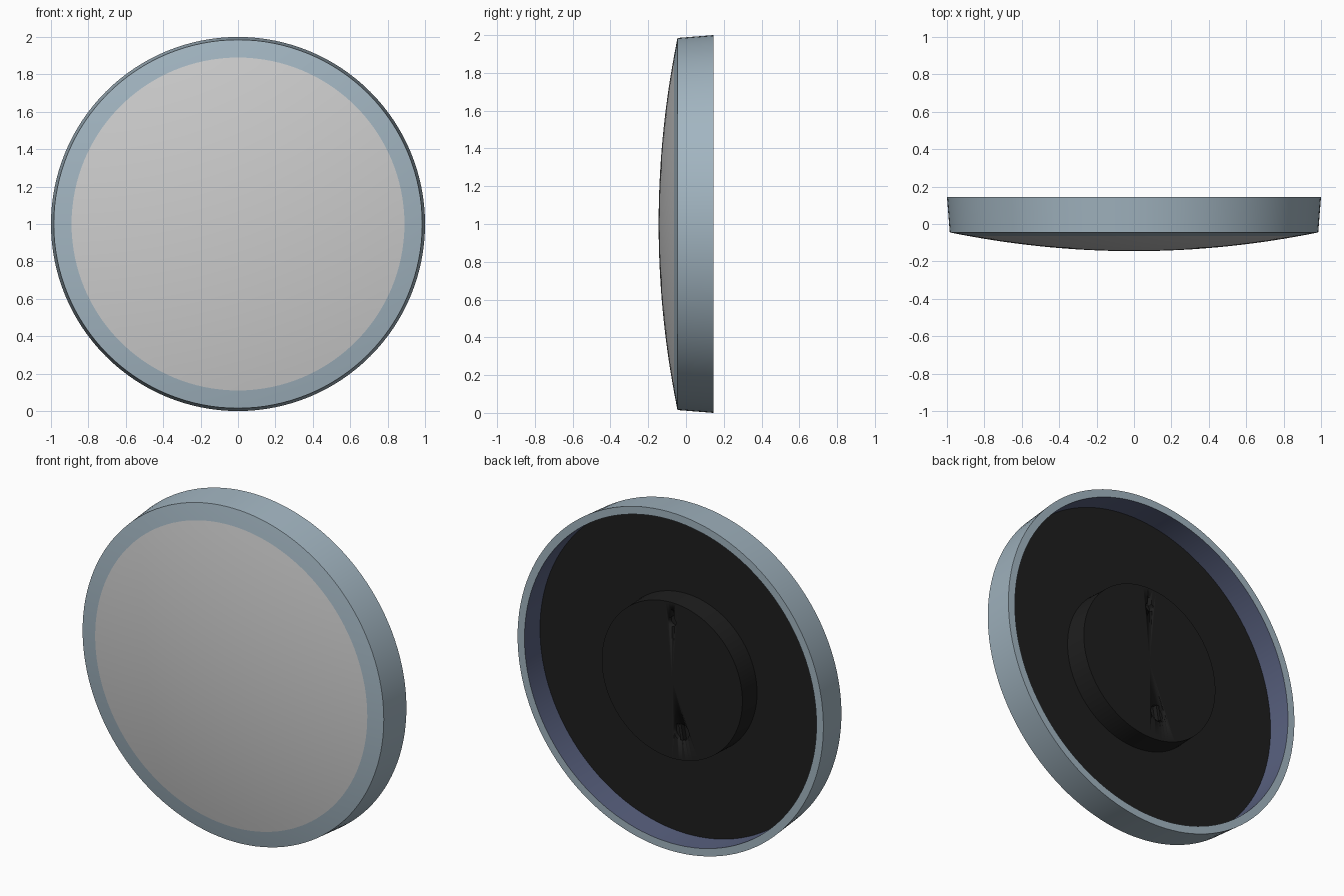
import bpy, bmesh, math
from mathutils import Matrix

if "Cube" in bpy.data.objects:
    bpy.data.objects.remove(bpy.data.objects["Cube"])

SEG = 128


def material(name, rgb):
    m = bpy.data.materials.new(name)
    m.diffuse_color = (*rgb, 1)
    m.use_nodes = True
    m.node_tree.nodes["Principled BSDF"].inputs["Base Color"].default_value = m.diffuse_color
    return m


BLUE = material("blue grey casing", (0.36, 0.46, 0.53))
INNER = material("slate inner wall", (0.10, 0.12, 0.215))
GREY = material("light grey dial", (0.61, 0.61, 0.61))
BLACK = material("black back", (0.013, 0.013, 0.013))


def finish(bm, name, mats):
    bmesh.ops.recalc_face_normals(bm, faces=bm.faces[:])
    me = bpy.data.meshes.new(name)
    bm.to_mesh(me)
    bm.free()
    for m in mats:
        me.materials.append(m)
    for p in me.polygons:
        p.use_smooth = True
    me.set_sharp_from_angle(angle=math.radians(30))
    ob = bpy.data.objects.new(name, me)
    bpy.context.collection.objects.link(ob)
    return ob


def lathe(name, profile, mats, closed=False, rule=None, cx=0, cz=1, seg=SEG):
    """Turn (radius, y) points about a front-to-back axis."""
    bm = bmesh.new()
    rows = []
    for r, y in profile:
        n = seg if r > 1e-6 else 1
        rows.append([bm.verts.new((cx + r * math.cos(2 * math.pi * i / seg), y,
                                   cz + r * math.sin(2 * math.pi * i / seg)))
                     for i in range(n)])
    pairs = list(zip(rows, rows[1:]))
    if closed:
        pairs.append((rows[-1], rows[0]))
    for k, (a, b) in enumerate(pairs):
        for i in range(seg):
            j = (i + 1) % seg
            vs = [a[i % len(a)], a[j % len(a)], b[j % len(b)], b[i % len(b)]]
            f = bm.faces.new(list(dict.fromkeys(vs)))
            if rule:
                f.material_index = rule(k)
    return finish(bm, name, mats)


def box(name, size, loc, mat, turn=0):
    bm = bmesh.new()
    bmesh.ops.create_cube(bm, size=1, matrix=Matrix.Translation(loc)
                          @ Matrix.Rotation(turn, 4, 'Y') @ Matrix.Diagonal((*size, 1)))
    return finish(bm, name, [mat])


def cut(target, cutter):
    cutter.hide_render = True
    mod = target.modifiers.new("cut", 'BOOLEAN')
    mod.operation, mod.solver, mod.object = 'DIFFERENCE', 'EXACT', cutter
    bpy.context.view_layer.objects.active = target
    bpy.ops.object.modifier_apply(modifier=mod.name)
    bpy.data.objects.remove(cutter)


def dome(r):
    return -0.145 + 0.1 * (r / 0.985) ** 2


# casing ring: curved front border, tapered side, back lip, inner wall
border = [(0.89 + 0.095 * i / 6, dome(0.89 + 0.095 * i / 6)) for i in range(7)]
casing = border + [(1.0, 0.145), (0.955, 0.145), (0.955, -0.03), (0.89, -0.04)]
wall = len(border) + 1
lathe("casing_ring", casing, [BLUE, INNER], closed=True,
      rule=lambda k: 1 if k == wall else 0)

# domed dial
dial = [(0.89 * i / 20, dome(0.89 * i / 20)) for i in range(21)]
lathe("domed_dial", dial + [(0.89, -0.045), (0, -0.045)], [GREY])

# recessed back plate
lathe("back_plate", [(0, -0.03), (0.955, -0.03), (0.955, 0.0), (0, 0.0)], [BLACK])

# raised round housing on the back, with hanging slot and knob recess
housing = lathe("back_housing", [(0, -0.01), (0.465, -0.01), (0.46, 0.13), (0, 0.13)], [BLACK])
cut(housing, lathe("slot_hole_cutter", [(0, 0.1), (0.026, 0.1), (0.026, 0.2), (0, 0.2)],
                   [BLACK], cz=1.345, seg=24))
cut(housing, box("slot_cutter", (0.022, 0.1, 0.07), (0, 0.15, 1.38), BLACK))
cut(housing, lathe("knob_recess_cutter", [(0, 0.105), (0.05, 0.105), (0.05, 0.2), (0, 0.2)],
                   [BLACK], cx=-0.06, cz=0.71, seg=32))

# setting knob: thin grip bar inside its recess
box("knob_grip", (0.018, 0.03, 0.09), (-0.06, 0.118, 0.71), BLACK, math.radians(10))
